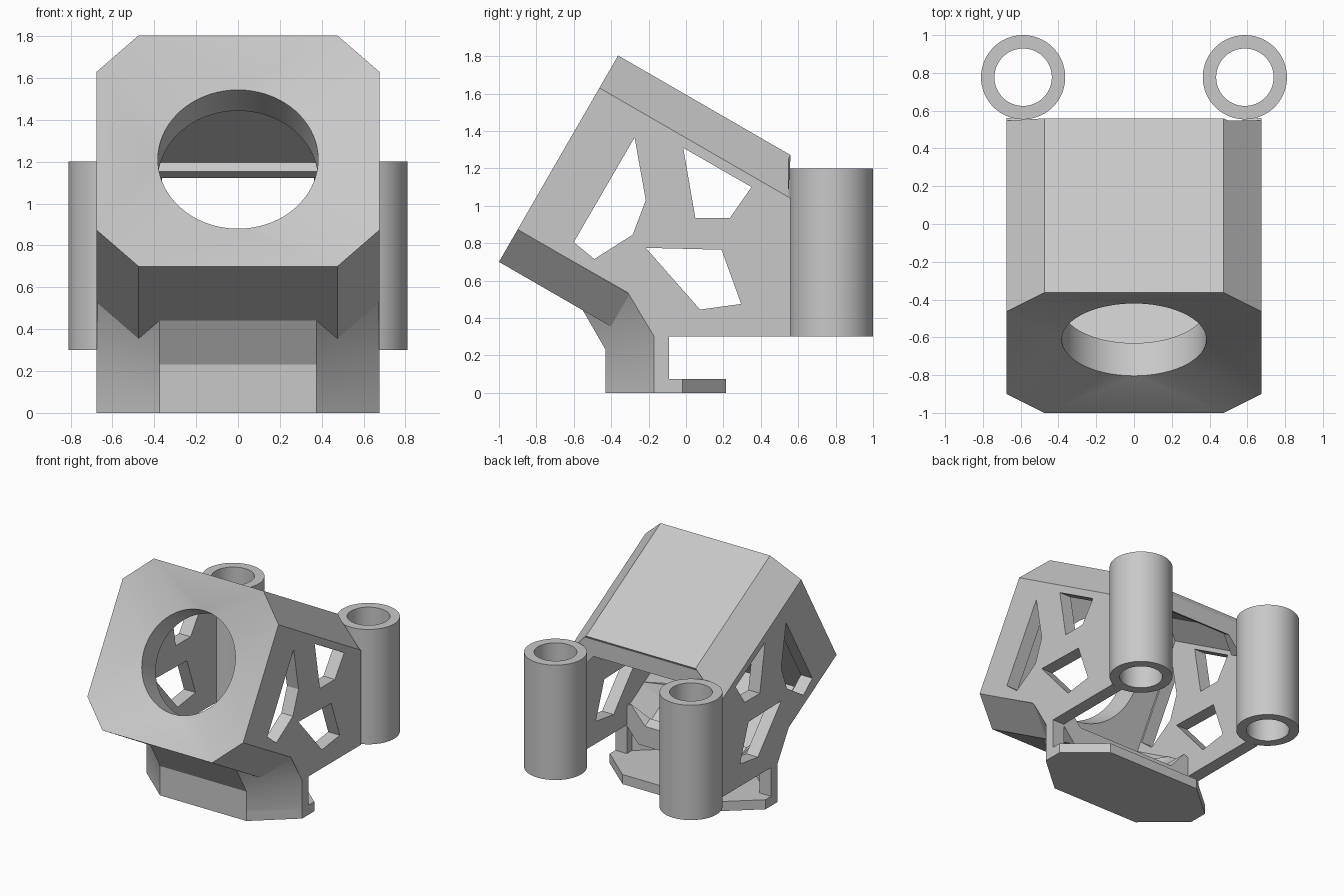
import bpy, bmesh, math
from mathutils import Vector

cube = bpy.data.objects.get("Cube")
if cube:
    bpy.data.objects.remove(cube, do_unlink=True)

grey = bpy.data.materials.new("light_grey")
grey.use_nodes = True
grey.diffuse_color = (0.58, 0.58, 0.58, 1)
grey.node_tree.nodes["Principled BSDF"].inputs["Base Color"].default_value = (0.58, 0.58, 0.58, 1)

TILT = math.radians(30)
CO, SI = math.cos(TILT), math.sin(TILT)
W, H, C = 0.675, 1.274, 0.2      # half width, height and corner cut of the housing
PLATE = 0.28                     # depth of the front plate
ROOF_END, FLOOR_END, SIDE_END = 0.547, -0.09, 0.56


def housing(x, u, s):
    """Tilted frame: u runs up the front plate, s runs back into the housing."""
    return Vector((x, -1 + u * SI + s * CO, 0.70 + u * CO - s * SI))


def depth_at(u, y):
    return (y + 1 - u * SI) / CO


def finish(obj):
    obj.data.materials.clear()
    obj.data.materials.append(grey)
    bpy.ops.object.select_all(action='DESELECT')
    obj.select_set(True)
    bpy.context.view_layer.objects.active = obj
    bpy.ops.object.shade_smooth_by_angle(angle=math.radians(25))


def mesh_object(name, bm):
    bmesh.ops.recalc_face_normals(bm, faces=bm.faces)
    me = bpy.data.meshes.new(name)
    bm.to_mesh(me)
    bm.free()
    obj = bpy.data.objects.new(name, me)
    bpy.context.collection.objects.link(obj)
    finish(obj)
    return obj


def skin(bm, a, b):
    n = len(a)
    for i in range(n):
        bm.faces.new((a[i], a[(i + 1) % n], b[(i + 1) % n], b[i]))


def loft(name, rings, closed=False):
    """Skin rings of points; cap the ends, or join last to first."""
    bm = bmesh.new()
    loops = [[bm.verts.new(p) for p in ring] for ring in rings]
    for a, b in zip(loops, loops[1:]):
        skin(bm, a, b)
    if closed:
        skin(bm, loops[-1], loops[0])
    else:
        bm.faces.new(loops[0])
        bm.faces.new(loops[-1])
    return mesh_object(name, bm)


def mirrored(half):
    """Add the -x half of an outline."""
    return half + [(-x, y) for x, y in reversed(half)]


def circle(cx, cy, r, n):
    return [(cx + r * math.cos(2 * math.pi * i / n), cy + r * math.sin(2 * math.pi * i / n)) for i in range(n)]


# Front plate: octagon with a shallow dish running into a round opening
octagon = mirrored([(W - C, 0), (W, C), (W, H - C), (W - C, H)])
rim = circle(0, H / 2, 0.383, 72)


def nearest_corner(p):
    d = Vector(p) - Vector((0, H / 2))
    return max(range(len(octagon)), key=lambda k: d.dot((Vector(octagon[k]) - Vector((0, H / 2))).normalized()))


bm = bmesh.new()
outer = [[bm.verts.new(housing(x, u, s)) for x, u in octagon] for s in (0, PLATE)]
inner = [[bm.verts.new(housing(x, u, s)) for x, u in rim] for s in (0.08, PLATE)]
skin(bm, outer[0], outer[1])
skin(bm, inner[0], inner[1])
for o, c in zip(outer, inner):
    for i in range(len(rim)):
        j = (i + 1) % len(rim)
        a, b = nearest_corner(rim[i]), nearest_corner(rim[j])
        bm.faces.new([c[i], o[a]] + ([o[b]] if a != b else []) + [c[j]])
mesh_object("front_plate", bm)


# Roof and underside: folded panels with a raised lip at the back end
def folded_panel(name, flip, thick, start, end_y):
    k = math.tan(math.radians(22.5)) * thick
    half = [(W - C, 0), (W, C), (W - thick, C + k), (W - C - k, thick)]
    section = [half[0], half[1], half[2], half[3]]
    section += [(-x, u) for x, u in reversed(section)]
    if flip:
        section = [(x, H - u) for x, u in section]
    loft(name, [[housing(x, u, start) for x, u in section],
                [housing(x, u, depth_at(u, end_y)) for x, u in section]])


folded_panel("roof", True, 0.085, PLATE, ROOF_END)
folded_panel("roof_lip", True, 0.135, 1.065, ROOF_END)
folded_panel("underside", False, 0.085, PLATE, FLOOR_END)
folded_panel("underside_lip", False, 0.135, 0.9, FLOOR_END)

# Side walls with three angular windows each
top_u = H - C
side_outline = [housing(0, top_u, PLATE).yz, housing(0, top_u, depth_at(top_u, SIDE_END)).yz,
                (SIDE_END, 0.3), (FLOOR_END, 0.3), (FLOOR_END, 0.06), (-0.17, 0.06),
                (-0.17, 0.3), (-0.31, 0.535), housing(0, C, PLATE).yz]
windows = [
    [(-0.6, 0.805), (-0.275, 1.365), (-0.215, 1.03), (-0.285, 0.845), (-0.49, 0.715)],
    [(-0.015, 1.31), (0.35, 1.1), (0.235, 0.935), (0.05, 0.935)],
    [(-0.215, 0.775), (0.19, 0.765), (0.295, 0.475), (0.075, 0.445)],
]
THICK = 0.1


def side_wall(name, sign):
    cu = bpy.data.curves.new(name, 'CURVE')
    cu.dimensions = '2D'
    cu.fill_mode = 'BOTH'
    cu.extrude = THICK / 2
    for outline in [side_outline] + windows:
        sp = cu.splines.new('POLY')
        sp.points.add(len(outline) - 1)
        for p, (y, z) in zip(sp.points, outline):
            p.co = (y, z, 0, 1)
        sp.use_cyclic_u = True
    obj = bpy.data.objects.new(name, cu)
    bpy.context.collection.objects.link(obj)
    obj.rotation_euler = (math.pi / 2, 0, math.pi / 2)
    obj.location.x = sign * (W - THICK / 2)
    bpy.ops.object.select_all(action='DESELECT')
    obj.select_set(True)
    bpy.context.view_layer.objects.active = obj
    bpy.ops.object.convert(target='MESH')
    finish(bpy.context.view_layer.objects.active)


side_wall("left_wall", 1)
side_wall("right_wall", -1)

# Skirt: three-sided wall rising from the base and leaning forward
skirt = mirrored([(W, FLOOR_END), (W, -0.17), (0.375, -0.43)])
skirt += list(reversed(mirrored([(0.595, FLOOR_END), (0.595, -0.135), (0.345, -0.35)])))


def bend(y):
    return 0.3 + math.tan(TILT / 2) * (y + 0.17)


LEAN = 0.29
# the rear edge stays upright, the rest leans
loft("skirt", [
    [(x, y, 0) for x, y in skirt],
    [(x, y, bend(y)) for x, y in skirt],
    [(x, y - LEAN * SI, bend(y) + LEAN * CO) for x, y in skirt],
])

# Base plate
base = mirrored([(0.375, -0.43), (W, -0.17), (W, -0.02), (0.4, 0.215)])
loft("base_plate", [[(x, y, z) for x, y in base] for z in (0, 0.075)])

# Rear mounting tubes
for name, sign in (("left_tube", 1), ("right_tube", -1)):
    loft(name, [[(x, y, z) for x, y in circle(sign * 0.587, 0.777, r, 64)]
                for r, z in ((0.223, 0.3), (0.223, 1.2), (0.152, 1.2), (0.152, 0.3))], closed=True)
